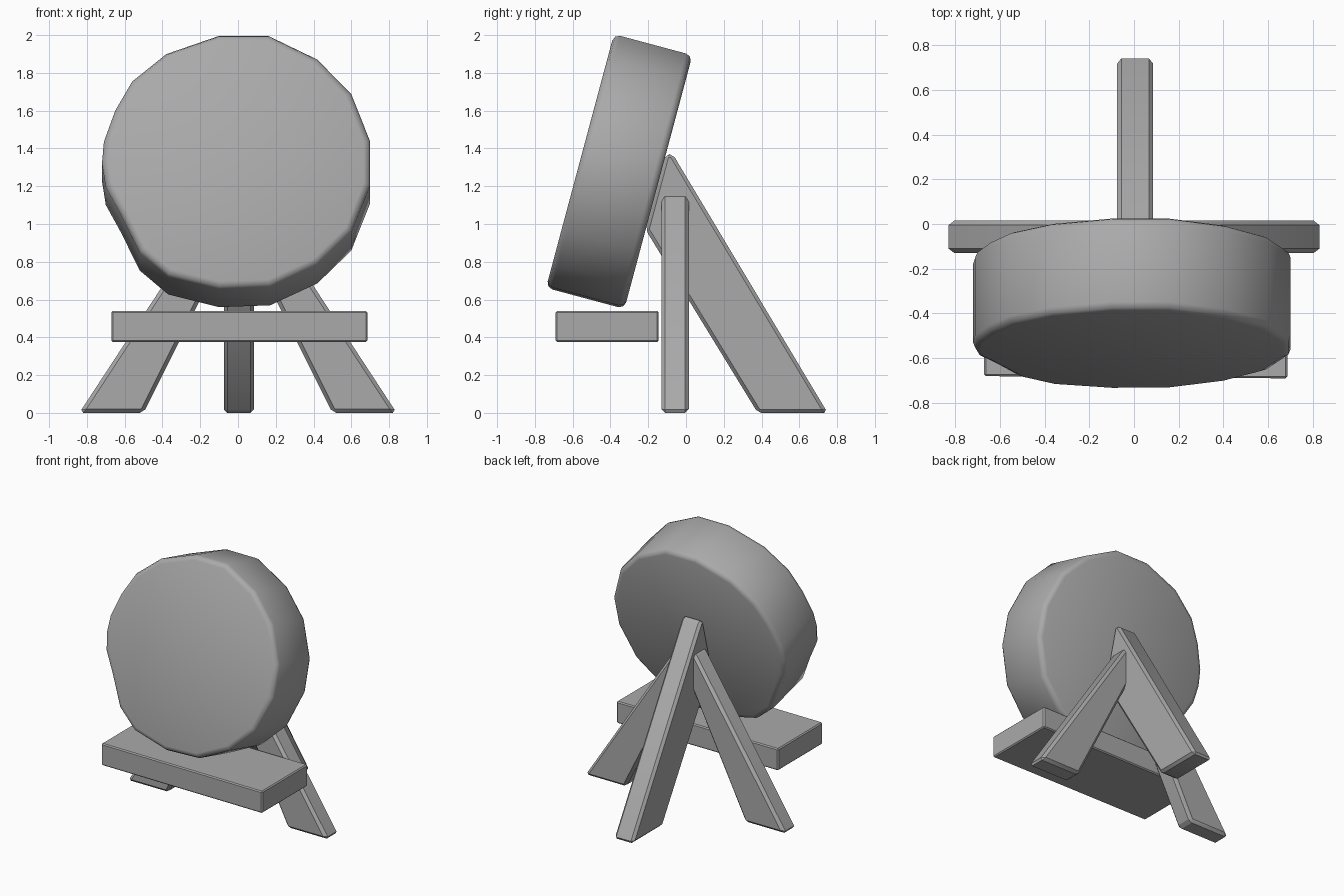
import bpy, bmesh
from math import radians
from mathutils import Matrix, Vector

if "Cube" in bpy.data.objects:
    bpy.data.objects.remove(bpy.data.objects["Cube"])

grey = bpy.data.materials.new("plain grey")
grey.use_nodes = True
COLOUR = (0.4, 0.4, 0.4, 1)
grey.diffuse_color = COLOUR
grey.node_tree.nodes["Principled BSDF"].inputs["Base Color"].default_value = COLOUR


def finish(obj, bevel, segments, angle):
    """Round the edges, then shade smooth while keeping hard corners."""
    mod = obj.modifiers.new("rounded edges", "BEVEL")
    mod.width = bevel
    mod.segments = segments
    mod.limit_method = "ANGLE"
    mod.angle_limit = radians(40)
    bpy.ops.object.select_all(action="DESELECT")
    obj.select_set(True)
    bpy.context.view_layer.objects.active = obj
    bpy.ops.object.modifier_apply(modifier=mod.name)
    bpy.ops.object.shade_smooth_by_angle(angle=radians(angle))


def slab(name, outline, to_3d, depth, bevel=0.02, segments=1, angle=30):
    """Extrude a flat outline; to_3d places each point, depth is a vector."""
    bm = bmesh.new()
    face = bm.faces.new([bm.verts.new(to_3d(a, b)) for a, b in outline])
    ext = bmesh.ops.extrude_face_region(bm, geom=[face])
    moved = [g for g in ext["geom"] if isinstance(g, bmesh.types.BMVert)]
    bmesh.ops.translate(bm, verts=moved, vec=depth)
    bmesh.ops.recalc_face_normals(bm, faces=bm.faces)
    mesh = bpy.data.meshes.new(name)
    bm.to_mesh(mesh)
    bm.free()
    mesh.materials.append(grey)
    obj = bpy.data.objects.new(name, mesh)
    bpy.context.collection.objects.link(obj)
    finish(obj, bevel, segments, angle)
    return obj


# Thick round disc, hand-cut rim, leaning back
rim = [(-.1, .7), (.16, .7), (.42, .57), (.6, .38), (.7, .12), (.7, -.12),
       (.6, -.38), (.42, -.56), (.17, -.68), (-.1, -.69), (-.37, -.62),
       (-.52, -.49), (-.62, -.28), (-.7, -.13), (-.72, 0), (-.71, .12),
       (-.65, .29), (-.56, .45), (-.38, .6)]
lean = Matrix.Rotation(radians(-15), 3, "X")
centre = Vector((0, -.355, 1.273))
THICK = .43
slab("round_disc", rim,
     lambda a, b: centre + lean @ Vector((a, -THICK / 2, b)),
     lean @ Vector((0, THICK, 0)), bevel=.035, segments=2, angle=50)

# Two splayed front legs, cut upright where they meet
leg = [(.5, 0), (.84, 0), (.08, 1.16), (.02, 1.16), (.02, .96)]
for name, side in (("left_front_leg", 1), ("right_front_leg", -1)):
    slab(name, leg, lambda a, b: Vector((side * a, -.13, b)), Vector((0, .145, 0)))

# Rear leg, cut flush with the back of the disc
rear = [(.38, 0), (.75, 0), (-.07, 1.37), (-.107, 1.37), (-.214, .97)]
slab("rear_leg", rear, lambda a, b: Vector((-.075, a, b)), Vector((.16, 0, 0)))

# Shelf under the disc
shelf = [(-.67, -.68), (.685, -.69), (.685, -.145), (-.67, -.145)]
slab("shelf", shelf, lambda a, b: Vector((a, b, .375)), Vector((0, 0, .165)), bevel=.008)
